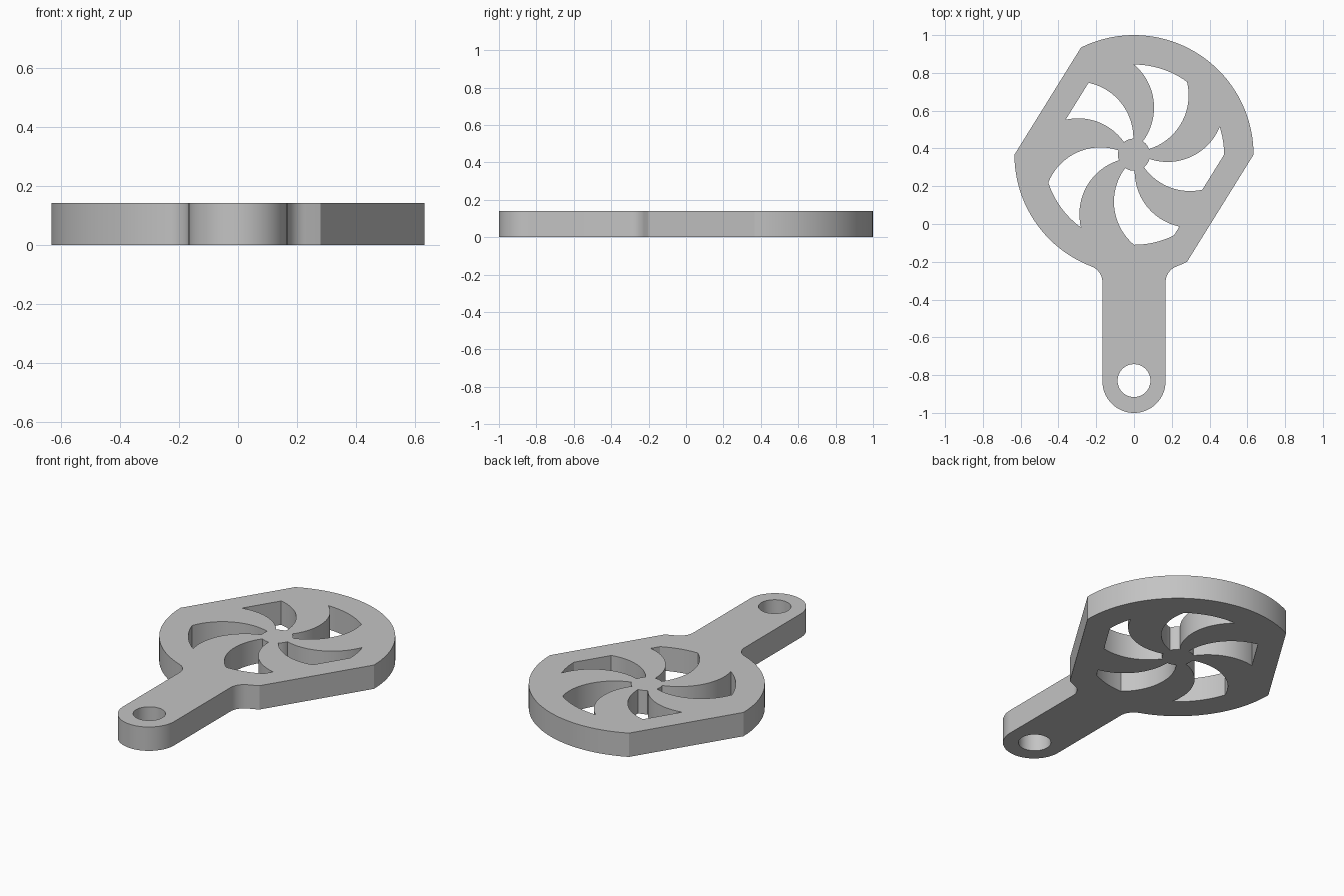
import bpy
import bmesh
from math import acos, atan2, cos, hypot, pi, radians, sin

cube = bpy.data.objects.get("Cube")
if cube:
    bpy.data.objects.remove(cube, do_unlink=True)

THICK = 0.141
HEAD_Y, HEAD_R = 0.367, 0.633          # round head with two flats
WINDOW_R, HUB_R = 0.477, 0.085
FLAT_START, FLAT_END = radians(116.3), pi
FLAT_MID = (FLAT_START + FLAT_END) / 2
FLAT_COS = cos((FLAT_END - FLAT_START) / 2)
HANDLE_W, FILLET = 0.167, 0.09
BLADES = 5
VANE_R, VANE_D = 0.298, 0.3145         # vane arc radius, its centre's distance


def arc(cx, cy, r, a, b, step=radians(3)):
    n = max(2, round(abs(b - a) / step))
    return [(cx + r * cos(a + (b - a) * i / n), cy + r * sin(a + (b - a) * i / n))
            for i in range(n + 1)]


def clip(points, angle, dist):
    """Keep the part of a polygon inside a half-plane."""
    def over(p):
        return p[0] * cos(angle) + p[1] * sin(angle) - dist
    kept = []
    for p, q in zip(points, points[1:] + points[:1]):
        a, b = over(p), over(q)
        if a <= 0:
            kept.append(p)
        if a * b < 0:
            t = a / (a - b)
            kept.append((p[0] + t * (q[0] - p[0]), p[1] + t * (q[1] - p[1])))
    return kept


def vane(rho):
    """Angle of the curved vane edge at a given distance from the hub."""
    return -acos((rho * rho + VANE_D ** 2 - VANE_R ** 2) / (2 * rho * VANE_D))


def window(index):
    turn = radians(127.6) - index * 2 * pi / BLADES
    width = pi / BLADES
    radii = [HUB_R + (WINDOW_R - HUB_R) * i / 24 for i in range(25)]
    lead = [(r * cos(turn + vane(r)), r * sin(turn + vane(r))) for r in radii]
    trail = [(r * cos(turn - width + vane(r)), r * sin(turn - width + vane(r)))
             for r in radii]
    top, low = turn + vane(WINDOW_R), turn + vane(HUB_R)
    pts = (lead + arc(0, 0, WINDOW_R, top, top - width)[1:-1] + trail[::-1]
           + arc(0, 0, HUB_R, low - width, low)[1:-1])
    for side in (FLAT_MID, FLAT_MID - pi):
        pts = clip(pts, side, WINDOW_R * FLAT_COS)
    return [(x, y + HEAD_Y) for x, y in pts]


# Outline: head arcs, flats, neck fillets and rounded handle end
fx = HANDLE_W + FILLET
drop = ((HEAD_R + FILLET) ** 2 - fx ** 2) ** 0.5
fy = HEAD_Y - drop
neck = atan2(drop, fx)
end_y = HANDLE_W - 1
outline = (arc(0, HEAD_Y, HEAD_R, -neck, FLAT_START - pi)
           + arc(0, HEAD_Y, HEAD_R, 0, FLAT_START)
           + arc(0, HEAD_Y, HEAD_R, pi, pi + neck)
           + arc(-fx, fy, FILLET, neck, 0, radians(6))[1:]
           + arc(0, end_y, HANDLE_W, pi, 2 * pi)
           + arc(fx, fy, FILLET, pi, pi - neck, radians(6))[:-1])
hang_hole = arc(0, -0.829, 0.087, 0, 2 * pi, radians(6))[:-1]
loops = [outline, hang_hole] + [window(i) for i in range(BLADES)]

# Fill the flat profile around its holes, then give it thickness
bm = bmesh.new()
for loop in loops:
    verts = []
    for x, y in loop:
        if not verts or hypot(x - verts[-1].co.x, y - verts[-1].co.y) > 1e-5:
            verts.append(bm.verts.new((x, y, 0)))
    for a, b in zip(verts, verts[1:] + verts[:1]):
        bm.edges.new((a, b))
bmesh.ops.triangle_fill(bm, use_beauty=True, use_dissolve=False,
                        edges=bm.edges[:], normal=(0, 0, 1))
grown = bmesh.ops.extrude_face_region(bm, geom=bm.faces[:], use_keep_orig=True)
bmesh.ops.translate(bm, vec=(0, 0, THICK),
                    verts=[g for g in grown["geom"] if isinstance(g, bmesh.types.BMVert)])
bmesh.ops.recalc_face_normals(bm, faces=bm.faces[:])
mesh = bpy.data.meshes.new("vaned_paddle")
bm.to_mesh(mesh)
bm.free()

paddle = bpy.data.objects.new("vaned_paddle", mesh)
bpy.context.collection.objects.link(paddle)

grey = bpy.data.materials.new("light grey")
grey.use_nodes = True
colour = (0.55, 0.55, 0.55, 1)
grey.diffuse_color = colour
grey.node_tree.nodes["Principled BSDF"].inputs["Base Color"].default_value = colour
mesh.materials.append(grey)

bpy.ops.object.select_all(action="DESELECT")
paddle.select_set(True)
bpy.context.view_layer.objects.active = paddle
bpy.ops.object.shade_smooth_by_angle(angle=radians(25))
